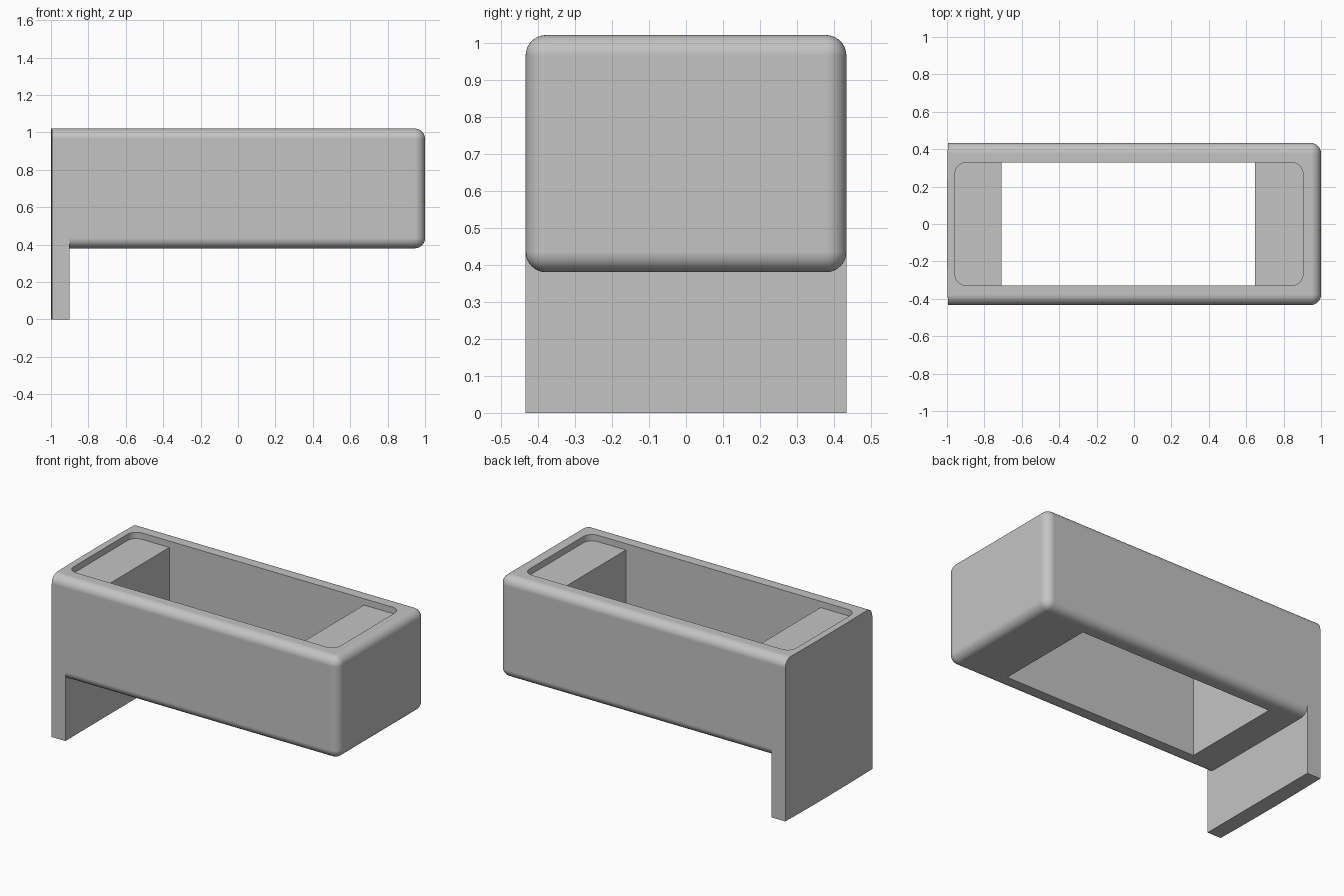
import bpy
import bmesh
import math

HALF_W = 0.433    # outer half width
INNER_W = 0.328   # half width of the opening
TOP, BASE = 1.02, 0.38
ROUND = 0.055

default = bpy.data.objects.get("Cube")
if default:
    bpy.data.objects.remove(default, do_unlink=True)

# Single plain grey material
grey = bpy.data.materials.new("light grey")
grey.use_nodes = True
colour = (0.55, 0.55, 0.55, 1)
grey.diffuse_color = colour
grey.node_tree.nodes["Principled BSDF"].inputs["Base Color"].default_value = colour


def add_object(name, bm):
    bmesh.ops.recalc_face_normals(bm, faces=bm.faces)
    mesh = bpy.data.meshes.new(name)
    bm.to_mesh(mesh)
    bm.free()
    mesh.materials.append(grey)
    obj = bpy.data.objects.new(name, mesh)
    bpy.context.collection.objects.link(obj)
    return obj


def box(name, x, y, z, pick=None, radius=ROUND):
    """Box between (low, high) pairs; edges chosen by pick are rounded."""
    bm = bmesh.new()
    bmesh.ops.create_cube(bm, size=1)
    for v in bm.verts:
        v.co = [pair[c > 0] for pair, c in zip((x, y, z), v.co)]
    if pick:
        bmesh.ops.bevel(bm, geom=[e for e in bm.edges if pick(e)], offset=radius,
                        segments=10, profile=0.5, affect='EDGES')
    return add_object(name, bm)


def combine(obj, other, operation):
    mod = obj.modifiers.new(operation.lower(), 'BOOLEAN')
    mod.operation, mod.solver, mod.object = operation, 'EXACT', other
    bpy.context.view_layer.objects.active = obj
    bpy.ops.object.modifier_apply(modifier=mod.name)
    bpy.data.objects.remove(other, do_unlink=True)


def vertical(edge):
    a, b = (v.co for v in edge.verts)
    return abs(a.z - b.z) > 0.001


# Trough body: every edge rounded except those of the flat end
body = box("trough_body", (-1.05, 1), (-HALF_W, HALF_W), (BASE, TOP),
           lambda e: any(v.co.x > 0 for v in e.verts))

# End panel reaching down to the ground
combine(body, box("end_panel", (-1.05, -0.9), (-HALF_W, HALF_W), (0, 0.7)), 'UNION')

# Slightly bowed outer face of the end panel
bm = bmesh.new()
arc = [(-1 + 0.005 * (y / HALF_W) ** 2, y)
       for y in (HALF_W * 1.2 * (i / 12 - 1) for i in range(25))]
outline = arc + [(1.5, arc[-1][1]), (1.5, arc[0][1])]
face = bm.faces.new([bm.verts.new((px, py, -0.5)) for px, py in outline])
up = bmesh.ops.extrude_face_region(bm, geom=[face])["geom"]
bmesh.ops.translate(bm, vec=(0, 0, 2),
                    verts=[g for g in up if isinstance(g, bmesh.types.BMVert)])
combine(body, add_object("bow_trim", bm), 'INTERSECT')

# Shallow rounded recess in the top, then the opening through the floor
combine(body, box("recess_cutter", (-0.957, 0.903), (-INNER_W, INNER_W),
                  (TOP - 0.04, 1.2), vertical, 0.06), 'DIFFERENCE')
combine(body, box("opening_cutter", (-0.708, 0.648), (-INNER_W, INNER_W),
                  (0.2, TOP - 0.02)), 'DIFFERENCE')

# Smooth rounds with crisp edges
bpy.ops.object.select_all(action='DESELECT')
body.select_set(True)
bpy.context.view_layer.objects.active = body
bpy.ops.object.shade_smooth_by_angle(angle=math.radians(30))
normals = body.modifiers.new("even_normals", 'WEIGHTED_NORMAL')
normals.keep_sharp = True
